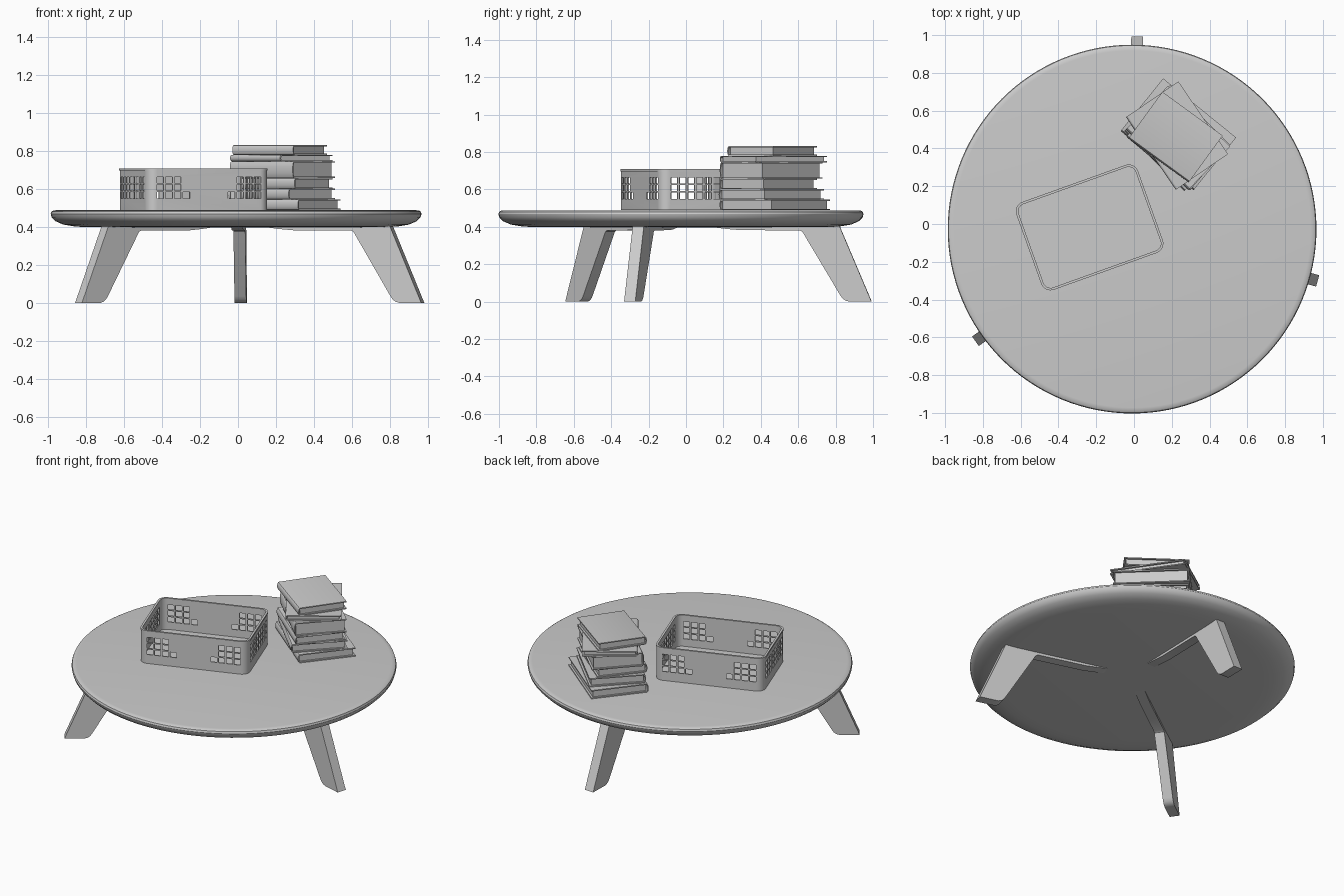
import bpy, bmesh
from math import cos, sin, pi, radians
from mathutils import Matrix, Vector

if "Cube" in bpy.data.objects:
    bpy.data.objects.remove(bpy.data.objects["Cube"])


def add_object(name, bm, matrix=Matrix(), smooth=True):
    bmesh.ops.recalc_face_normals(bm, faces=bm.faces)
    mesh = bpy.data.meshes.new(name)
    bm.to_mesh(mesh)
    bm.free()
    ob = bpy.data.objects.new(name, mesh)
    bpy.context.collection.objects.link(ob)
    ob.matrix_world = matrix
    if smooth:
        bpy.ops.object.select_all(action='DESELECT')
        ob.select_set(True)
        bpy.context.view_layer.objects.active = ob
        bpy.ops.object.shade_smooth_by_angle(angle=radians(30))
    return ob


def extrude_profile(points, direction, bm=None):
    bm = bm or bmesh.new()
    face = bm.faces.new([bm.verts.new(p) for p in points])
    new = bmesh.ops.extrude_face_region(bm, geom=[face])['geom']
    bmesh.ops.translate(bm, vec=direction, verts=[g for g in new if isinstance(g, bmesh.types.BMVert)])
    return bm


def add_box(bm, center, size):
    m = Matrix.Translation(center) @ Matrix.Diagonal((*size, 1))
    bmesh.ops.create_cube(bm, size=1, matrix=m)


def place(x, y, z, degrees):
    return Matrix.Translation((x, y, z)) @ Matrix.Rotation(radians(degrees), 4, 'Z')


CX, CY, TOP = -0.01, -0.027, 0.488

# Table top: turned profile with a soft underside
profile = [(0, TOP), (0.945, TOP), (0.962, 0.486), (0.972, 0.48), (0.976, 0.468), (0.971, 0.45),
           (0.951, 0.43), (0.91, 0.412), (0.85, 0.402), (0.78, 0.398), (0, 0.397)]
bm = bmesh.new()
vs = [bm.verts.new((r, 0, z)) for r, z in profile]
edges = [bm.edges.new(e) for e in zip(vs, vs[1:])]
bmesh.ops.spin(bm, geom=vs + edges, cent=(0, 0, 0), axis=(0, 0, 1), angle=2 * pi, steps=128)
bmesh.ops.remove_doubles(bm, verts=bm.verts, dist=1e-4)
add_object("table_top", bm, place(CX, CY, 0, 0))

# Three splayed legs with a tapering rail under the top
leg = [(1.02, 0), (0.846, 0.41), (0.17, 0.405), (0.17, 0.398), (0.24, 0.389), (0.32, 0.382), (0.635, 0.381),
       (0.65, 0.374), (0.852, 0.035), (0.864, 0.018), (0.88, 0.006), (0.90, 0)]
for name, angle in (("back_leg", 88.5), ("right_leg", -15.6), ("left_leg", 215.6)):
    bm = extrude_profile([(r, -0.031, z) for r, z in leg], (0, 0.062, 0))
    add_object(name, bm, place(CX, CY, 0, angle))

# Basket: rounded rectangular walls, floor and rim
BW, BD, BH = 0.678, 0.488, 0.218
basket_place = place(-0.235, -0.018, TOP + 0.002, 19.7)


def rounded_rect(w, d, r, z, steps=8):
    pts = []
    for i, (sx, sy) in enumerate(((1, 1), (-1, 1), (-1, -1), (1, -1))):
        for k in range(steps + 1):
            a = pi / 2 * (i + k / steps)
            pts.append(Vector((sx * (w / 2 - r) + r * cos(a), sy * (d / 2 - r) + r * sin(a), z)))
    return pts


def tube(outer, inset, z0, z1):
    # closed ring with rectangular section
    w, d, r = outer
    bm = bmesh.new()
    loops = []
    for o, z in ((0, z0), (0, z1), (inset, z1), (inset, z0)):
        loops.append([bm.verts.new(p) for p in rounded_rect(w - 2 * o, d - 2 * o, r - o, z)])
    n = len(loops[0])
    for a, b in zip(loops, loops[1:] + loops[:1]):
        for i in range(n):
            j = (i + 1) % n
            bm.faces.new((a[i], a[j], b[j], b[i]))
    return bm


walls = add_object("basket_walls", tube((BW, BD, 0.05), 0.008, 0, BH - 0.008), basket_place)
add_object("basket_rim", tube((BW + 0.006, BD + 0.006, 0.053), 0.013, BH - 0.012, BH), basket_place)
floor = extrude_profile(rounded_rect(BW - 0.012, BD - 0.012, 0.044, 0), (0, 0, 0.01))
add_object("basket_floor", floor, basket_place)

# Square basket holes: stepped corner groups on the long sides, full rows on the ends
rows = (0.076, 0.117, 0.157)
HOLE = 0.035
long_cut, end_cut = bmesh.new(), bmesh.new()
for row, z in enumerate(rows):
    for side in (-1, 1):
        for col in range(4 if row == 0 else 3):
            add_box(long_cut, (side * (0.272 - col * 0.0485), 0, z), (HOLE + 0.003, 1, HOLE - 0.002))
    for col in range(8):
        add_box(end_cut, (0, (col - 3.5) * 0.0484, z), (1, HOLE, HOLE - 0.002))
for name, bm in (("long_side_hole_cutter", long_cut), ("end_hole_cutter", end_cut)):
    cutter = add_object(name, bm, basket_place, smooth=False)
    cutter.hide_render = True
    cutter.display_type = 'WIRE'
    mod = walls.modifiers.new(name, 'BOOLEAN')
    mod.operation = 'DIFFERENCE'
    mod.solver = 'EXACT'
    mod.object = cutter
    # bake the cut and drop the helper
    bpy.context.view_layer.update()
    bpy.context.view_layer.objects.active = walls
    bpy.ops.object.modifier_apply(modifier=name)
    bpy.data.objects.remove(cutter)


# Books: C-shaped cover with a rounded spine, page block inside
def book(index, x, y, z, length, depth, height, angle):
    t, bulge, n = 0.007, 0.012, 8
    y0, y1 = -depth / 2 + bulge, depth / 2

    def spine(h, b):
        return [(y0 - b * cos(a), h * sin(a)) for a in (pi / 2 - pi * k / n for k in range(n + 1))]
    h = height / 2
    outer = [(y1, h)] + spine(h, bulge) + [(y1, -h)]
    inner = [(y1, h - t)] + spine(h - t, bulge - t) + [(y1, -h + t)]
    m = place(x, y, z + h, angle)
    section = outer + inner[::-1]
    bm = extrude_profile([(-length / 2, py, pz) for py, pz in section], (length, 0, 0))
    add_object(f"book_cover_{index}", bm, m)
    bm = bmesh.new()
    add_box(bm, (0, (y0 + y1 - 0.012) / 2, 0), (length - 0.024, y1 - y0 - 0.012, height - 2 * t + 0.001))
    add_object(f"book_pages_{index}", bm, m, smooth=False)


stack = [  # x, y, length, depth, height, angle
    (0.235, 0.475, 0.497, 0.358, 0.056, -39),
    (0.229, 0.456, 0.45, 0.345, 0.056, -45),
    (0.228, 0.439, 0.44, 0.31, 0.056, -40),
    (0.233, 0.455, 0.46, 0.32, 0.088, -44),
    (0.228, 0.468, 0.466, 0.335, 0.034, -55.6),
    (0.22, 0.46, 0.395, 0.306, 0.052, -36),
]
z = TOP + 0.001
for i, (x, y, length, depth, height, angle) in enumerate(stack, 1):
    book(i, x, y, z, length, depth, height, angle)
    z += height
